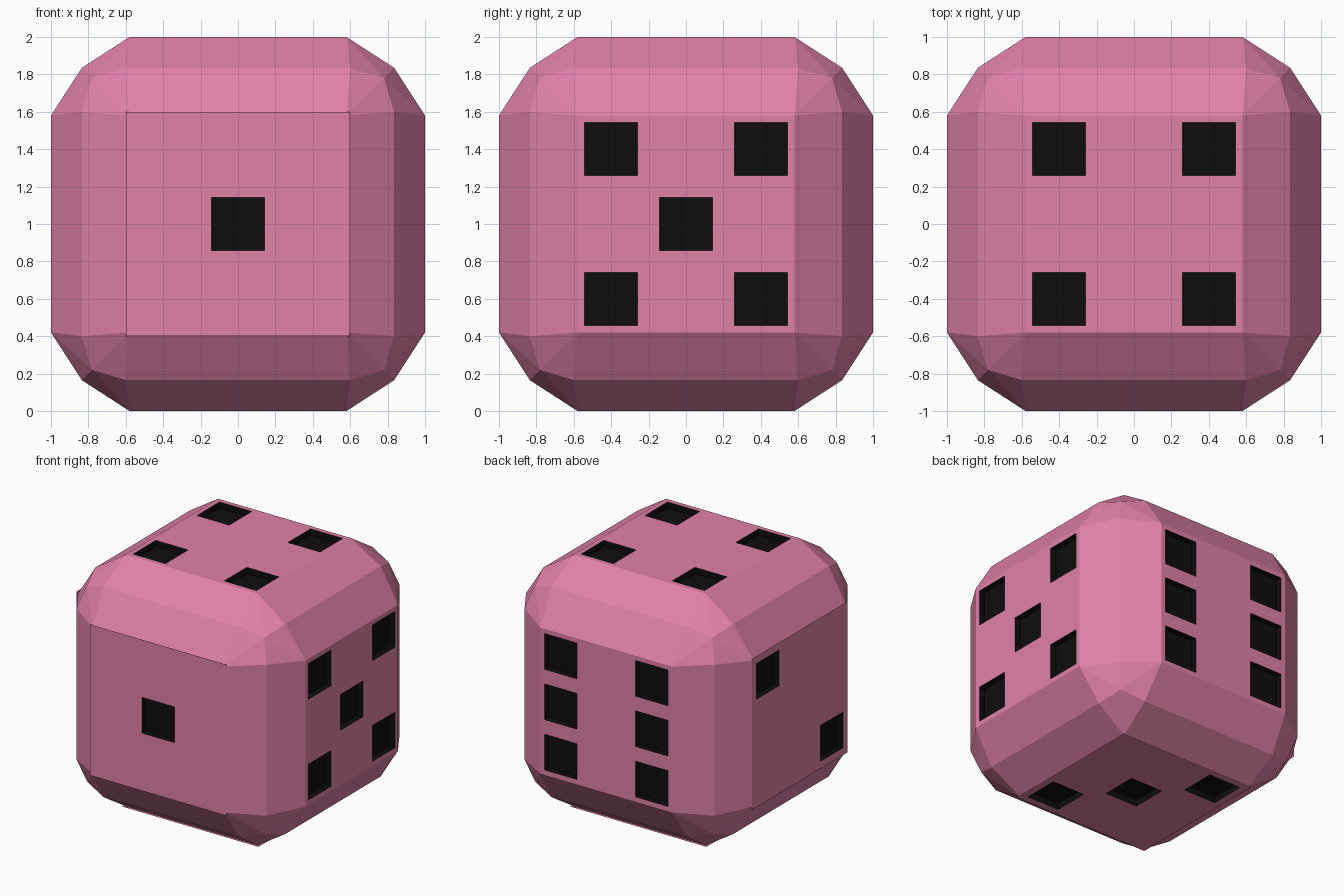
import bpy, bmesh
from itertools import product
from mathutils import Vector

if "Cube" in bpy.data.objects:
    bpy.data.objects.remove(bpy.data.objects["Cube"])

FACE, PLATE, MID, CORNER = 0.58, 0.60, 0.835, 0.78   # chamfer profile
PIP, STEP, DEPTH = 0.142, 0.4, 0.05                 # pip half size, spacing, recess
CENTRE = Vector((0, 0, 1))


def material(name, rgb):
    m = bpy.data.materials.new(name)
    m.diffuse_color = (*rgb, 1)
    m.use_nodes = True
    m.node_tree.nodes["Principled BSDF"].inputs["Base Color"].default_value = m.diffuse_color
    return m


def finish(bm, name, mat):
    mesh = bpy.data.meshes.new(name)
    bmesh.ops.translate(bm, verts=bm.verts, vec=CENTRE)
    bm.to_mesh(mesh)
    bm.free()
    mesh.materials.append(mat)
    bpy.context.collection.objects.link(bpy.data.objects.new(name, mesh))


pink = material("pink", (0.75, 0.22, 0.39))
black = material("black", (0.004, 0.004, 0.004))
body, pips = bmesh.new(), bmesh.new()

# Chamfered shell: hull of face corners, edge ridges and cube corners
for s in product((-1, 1), repeat=3):
    body.verts.new([CORNER * k for k in s])
    for axis in range(3):
        for a, b in ((1, FACE), (PLATE, MID)):
            body.verts.new([k * (a if i == axis else b) for i, k in enumerate(s)])
bmesh.ops.convex_hull(body, input=body.verts[:])
bmesh.ops.recalc_face_normals(body, faces=body.faces[:])

# Open the six flat sides so the pipped panels can fill them
flat = [f for f in body.faces
        if any(all(abs(v.co[i]) > 0.99 for v in f.verts) for i in range(3))]
bmesh.ops.delete(body, geom=flat, context='FACES')
bmesh.ops.dissolve_limit(body, angle_limit=0.001, verts=body.verts[:], edges=body.edges[:])


def panel(u, v, half, spots):
    """Flat panel with square recesses at the grid spots (-1, 0, 1)."""
    u, v = Vector(u), Vector(v)
    n = u.cross(v)
    cuts = [-half] + [c * STEP + e for c in (-1, 0, 1) for e in (-PIP, PIP)] + [half]
    cuts[2:6] = sorted(cuts[2:6])

    def quad(bm, pts):
        bm.faces.new([bm.verts.new(p) for p in pts])

    for i, j in product(range(7), repeat=2):
        ring = [n + u * cuts[a] + v * cuts[b]
                for a, b in ((i, j), (i + 1, j), (i + 1, j + 1), (i, j + 1))]
        if i % 2 and j % 2 and (i // 2 - 1, j // 2 - 1) in spots:
            floor = [p - n * DEPTH for p in ring]
            quad(pips, floor)
            for k in range(4):
                m = (k + 1) % 4
                quad(pips, (ring[m], ring[k], floor[k], floor[m]))
        else:
            quad(body, ring)


four = set(product((-1, 1), repeat=2))
X, Y, Z = (1, 0, 0), (0, 1, 0), (0, 0, 1)
panel(X, Z, PLATE, {(0, 0)})                            # front: one
panel((0, -1, 0), Z, PLATE, {(-1, 1), (1, -1)})         # left: two
panel(X, (0, -1, 0), PLATE, {(-1, -1), (0, 0), (1, 1)})  # bottom: three
panel(X, Y, FACE, four)                                 # top: four
panel(Y, Z, FACE, four | {(0, 0)})                      # right: five
panel((-1, 0, 0), Z, FACE, four | {(-1, 0), (1, 0)})    # back: six

bmesh.ops.remove_doubles(body, verts=body.verts[:], dist=0.0005)
bmesh.ops.remove_doubles(pips, verts=pips.verts[:], dist=0.0005)
finish(body, "die_body", pink)
finish(pips, "pips", black)
